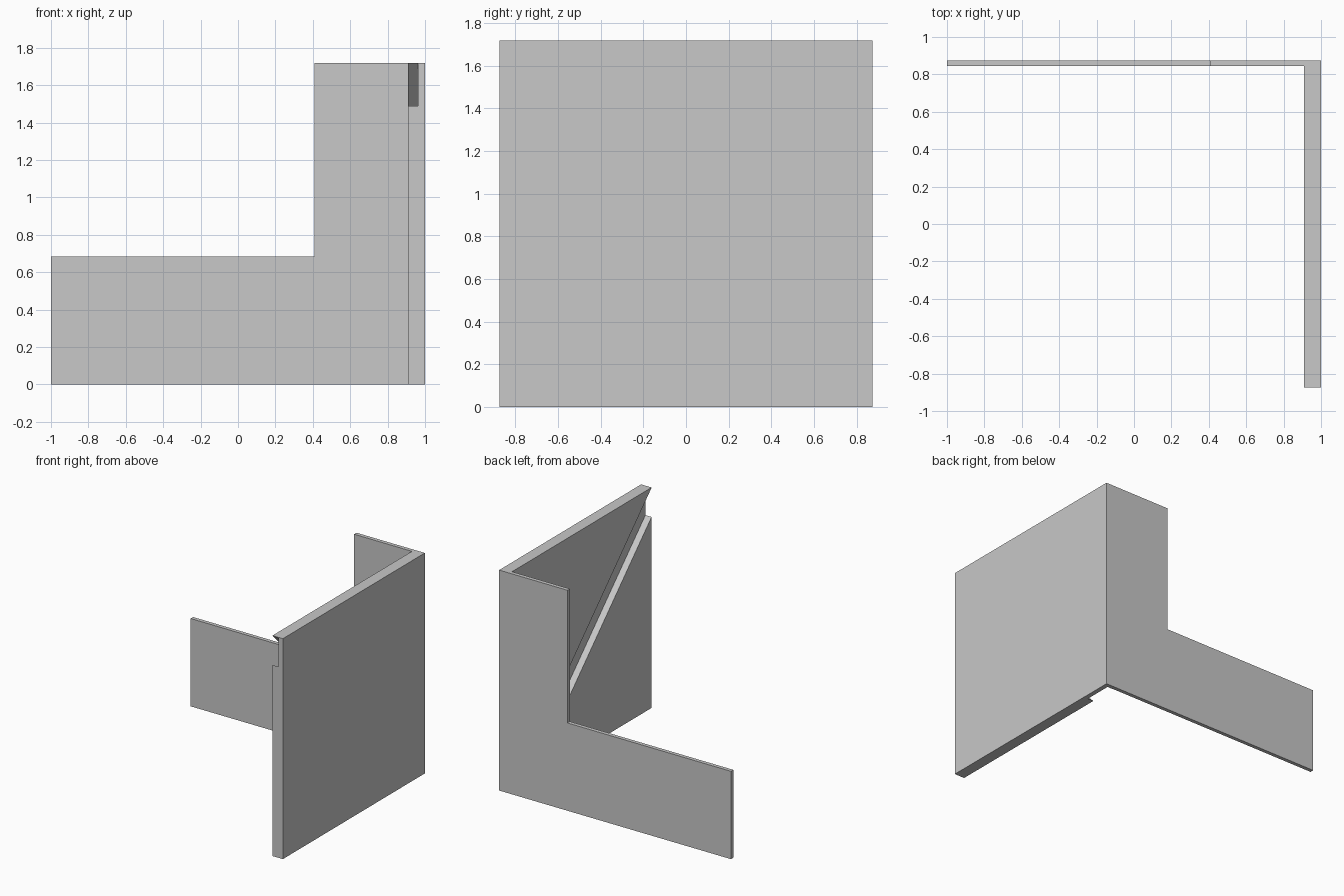
import bpy, bmesh
from mathutils import Vector

cube = bpy.data.objects.get("Cube")
if cube:
    bpy.data.objects.remove(cube, do_unlink=True)

grey = bpy.data.materials.new("plain grey")
grey.use_nodes = True
colour = (0.58, 0.58, 0.58, 1)
grey.diffuse_color = colour
grey.node_tree.nodes["Principled BSDF"].inputs["Base Color"].default_value = colour


def extrude_profile(name, points, offset):
    """Extrude a closed 3D outline into a solid with flat faces."""
    bm = bmesh.new()
    face = bm.faces.new([bm.verts.new(p) for p in points])
    moved = bmesh.ops.extrude_face_region(bm, geom=[face])["geom"]
    bmesh.ops.translate(bm, vec=Vector(offset),
                        verts=[g for g in moved if isinstance(g, bmesh.types.BMVert)])
    bmesh.ops.recalc_face_normals(bm, faces=bm.faces)
    mesh = bpy.data.meshes.new(name)
    bm.to_mesh(mesh)
    bm.free()
    mesh.materials.append(grey)
    obj = bpy.data.objects.new(name, mesh)
    bpy.context.collection.objects.link(obj)
    return obj


BACK, INNER, HEIGHT = 0.875, 0.845, 1.72
SLAB_X, FLOOR_X = 0.91, 0.963

# Thin L-shaped back wall
outline = [(-1, 0), (1, 0), (1, HEIGHT), (0.41, HEIGHT), (0.41, 0.685), (-1, 0.685)]
extrude_profile("back_wall", [(x, INNER, z) for x, z in outline], (0, BACK - INNER, 0))

# Thick square side slab
outline = [(-BACK, 0), (INNER, 0), (INNER, HEIGHT), (-BACK, HEIGHT)]
slab = extrude_profile("side_slab", [(SLAB_X, y, z) for y, z in outline], (1 - SLAB_X, 0, 0))

# Diagonal groove across the inner face, from the top front to the bottom back
top, low, reach = 0.843, 0.615, 1.2
outline = [(-reach, top + reach), (-reach, low + reach), (reach, low - reach), (reach, top - reach)]
cutter = extrude_profile("groove_cutter", [(0.8, y, z) for y, z in outline], (FLOOR_X - 0.8, 0, 0))
cutter.hide_render = True
groove = slab.modifiers.new("groove", 'BOOLEAN')
groove.operation = 'DIFFERENCE'
groove.solver = 'EXACT'
groove.object = cutter
bpy.context.view_layer.objects.active = slab
bpy.ops.object.modifier_apply(modifier=groove.name)
bpy.data.objects.remove(cutter, do_unlink=True)
